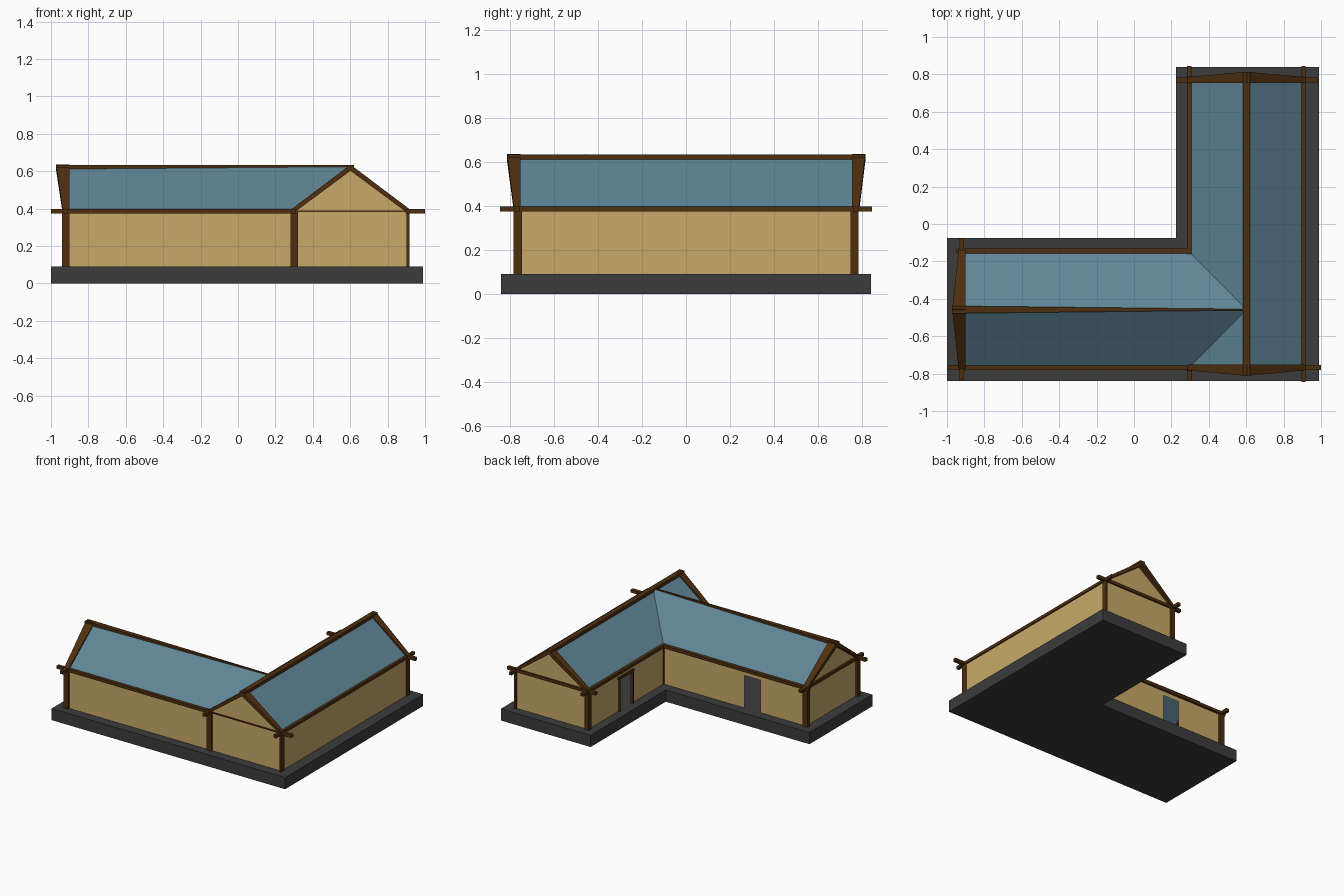
import bpy
from mathutils import Vector

if "Cube" in bpy.data.objects:
    bpy.data.objects.remove(bpy.data.objects["Cube"])


def material(name, col):
    m = bpy.data.materials.new(name)
    m.diffuse_color = (*col, 1)
    m.use_nodes = True
    m.node_tree.nodes["Principled BSDF"].inputs["Base Color"].default_value = m.diffuse_color
    return m


STONE = material("dark stone", (0.045, 0.045, 0.046))
PLASTER = material("sandy plaster", (0.58, 0.40, 0.14))
TIMBER = material("brown timber", (0.078, 0.028, 0.005))
SLATE = material("blue roof", (0.115, 0.235, 0.305))


def mesh(name, verts, faces, mat):
    me = bpy.data.meshes.new(name)
    me.from_pydata([tuple(v) for v in verts], [], faces)
    me.materials.append(mat)
    ob = bpy.data.objects.new(name, me)
    bpy.context.collection.objects.link(ob)
    return ob


HEX = [(0, 3, 2, 1), (4, 5, 6, 7), (0, 1, 5, 4), (1, 2, 6, 5), (2, 3, 7, 6), (3, 0, 4, 7)]


def box(name, x0, x1, y0, y1, z0, z1, mat=TIMBER):
    v = [(x, y, z) for z in (z0, z1) for x, y in ((x0, y0), (x1, y0), (x1, y1), (x0, y1))]
    return mesh(name, v, HEX, mat)


# key dimensions: wall lines, ridges and heights
L, R, F, B = -0.92, 0.908, -0.768, 0.77
IX, IY = 0.295, -0.148
RX, RY = (IX + R) / 2, (F + IY) / 2
Z0, ZE, ZR = 0.09, 0.388, 0.626

# L-shaped stone base
out = [(-1, -0.84), (0.99, -0.84), (0.99, 0.84), (0.225, 0.84), (0.225, -0.075), (-1, -0.075)]
n = len(out)
mesh("stone_base", [(x, y, z) for z in (0, Z0) for x, y in out],
     [tuple(range(n))[::-1], tuple(range(n, 2 * n))] +
     [(i, (i + 1) % n, n + (i + 1) % n, n + i) for i in range(n)], STONE)


# walls as panels, with optional door opening (start, end along the wall, top height)
def wall(name, p, q, door=None):
    p, q = Vector((*p, 0)), Vector((*q, 0))
    d = (q - p).normalized()
    length = (q - p).length
    a, b, top = door or (length, length, ZE)
    rects = [(0, a, Z0, ZE), (a, b, top, ZE), (b, length, Z0, ZE)] if door else [(0, length, Z0, ZE)]
    v, f = [], []
    for s, e, lo, hi in rects:
        k = len(v)
        for t, z in ((s, lo), (e, lo), (e, hi), (s, hi)):
            v.append(p + d * t + Vector((0, 0, z)))
        f.append((k, k + 1, k + 2, k + 3))
    mesh(name, v, f, PLASTER)


wall("front_wall", (L, F), (R, F))
wall("right_wall", (R, F), (R, B))
wall("back_wall", (R, B), (IX, B))
wall("courtyard_side_wall", (IX, B), (IX, IY), (B - 0.395, B - 0.24, 0.34))
wall("courtyard_back_wall", (IX, IY), (L, IY), (IX + 0.395, IX + 0.53, 0.34))
wall("left_wall", (L, IY), (L, F))

# gable triangles
mesh("front_gable", [(IX, F, ZE), (R, F, ZE), (RX, F, ZR)], [(0, 1, 2)], PLASTER)
mesh("back_gable", [(R, B, ZE), (IX, B, ZE), (RX, B, ZR)], [(0, 1, 2)], PLASTER)
mesh("left_gable", [(L, IY, ZE), (L, F, ZE), (L, RY, ZR)], [(0, 1, 2)], PLASTER)

# roof slopes with valleys meeting at the crossing
mesh("long_wing_roof",
     [(R, F, ZE), (R, B, ZE), (RX, B, ZR), (RX, F, ZR), (RX, RY, ZR),
      (IX, B, ZE), (IX, IY, ZE), (IX, F, ZE)],
     [(0, 1, 2, 4, 3), (2, 5, 6, 4), (3, 4, 7)], SLATE)
mesh("side_wing_roof",
     [(L, F, ZE), (IX, F, ZE), (RX, RY, ZR), (L, RY, ZR), (IX, IY, ZE), (L, IY, ZE)],
     [(0, 1, 2, 3), (3, 2, 4, 5)], SLATE)

# ridge beams
box("long_ridge_beam", RX - 0.02, RX + 0.02, -0.81, 0.812, 0.608, 0.634)
mesh("side_ridge_beam",
     [(x, RY + s * w, z) for z in (0.608, 0.633)
      for x, s, w in ((-0.972, -1, 0.02), (RX, -1, 0.003), (RX, 1, 0.003), (-0.972, 1, 0.02))],
     HEX, TIMBER)


# barge boards that flare outward toward the ridge
def barge(name, eave, ridge, inner, low, high, along_x):
    e2 = eave + (0.012 if eave < ridge else -0.012)
    pts = []
    for u, z, o in ((e2, 0.378, low), (ridge, 0.602, high), (ridge, 0.635, high), (eave, 0.398, low)):
        pts.append((u, o, z))
    pts += [(u, inner, z) for u, _, z in pts]
    if along_x:
        pts = [(o, u, z) for u, o, z in pts]
    mesh(name, pts, HEX, TIMBER)


for side, x in (("left", IX - 0.008), ("right", R + 0.008)):
    barge("front_barge_" + side, x, RX, -0.752, -0.782, -0.812, False)
    barge("back_barge_" + side, x, RX, 0.754, 0.786, 0.814, False)
for side, y in (("front", F - 0.008), ("back", IY + 0.008)):
    barge("left_barge_" + side, y, RY, -0.902, -0.938, -0.972, True)

# corner posts
H = 0.02
for name, x0, x1, y0, y1 in (
        ("front_left", L - H, L + H, F - 0.016, F + H),
        ("front_middle", IX - 0.015, IX + 0.026, F - 0.014, F + H),
        ("front_right", R - 0.006, R + 0.008, F - 0.016, F + 0.024),
        ("back_right", R - 0.008, R + 0.008, B - 0.024, B + 0.014),
        ("back_left", IX - 0.014, IX + H, B - H, B + 0.014),
        ("courtyard_left", L - H, L + H, IY - H, IY + 0.014),
        ("courtyard_inner", IX - 0.008, IX + 0.008, IY - 0.008, IY + 0.008)):
    box(name + "_post", x0, x1, y0, y1, Z0, ZE)

# eave beams crossing past the corners
ZA, ZB = 0.374, 0.397
for name, x0, x1, y0, y1 in (
        ("front_eave", -1, IX + 0.02, -0.78, -0.755),
        ("front_right_end", R - 0.01, 1, -0.78, -0.755),
        ("back_tie", 0.225, 0.98, 0.757, 0.782),
        ("right_eave", 0.895, 0.917, -0.845, 0.845),
        ("courtyard_side_eave", 0.283, 0.307, -0.16, 0.845),
        ("front_middle_end", 0.285, 0.309, -0.84, -0.75),
        ("courtyard_back_eave", -0.95, 0.3, -0.158, -0.132),
        ("left_tie", -0.934, -0.908, -0.835, -0.075)):
    box(name + "_beam", x0, x1, y0, y1, ZA, ZB)
box("front_tie_beam", IX, R, -0.776, -0.76, 0.381, 0.389)

# timber frame around the side door
for name, y0, y1, z0, z1 in (("door_jamb_a", 0.23, 0.243, Z0, 0.34),
                             ("door_jamb_b", 0.392, 0.402, Z0, 0.34),
                             ("door_lintel", 0.222, 0.41, 0.335, 0.352)):
    box(name, IX - 0.012, IX + 0.008, y0, y1, z0, z1)
